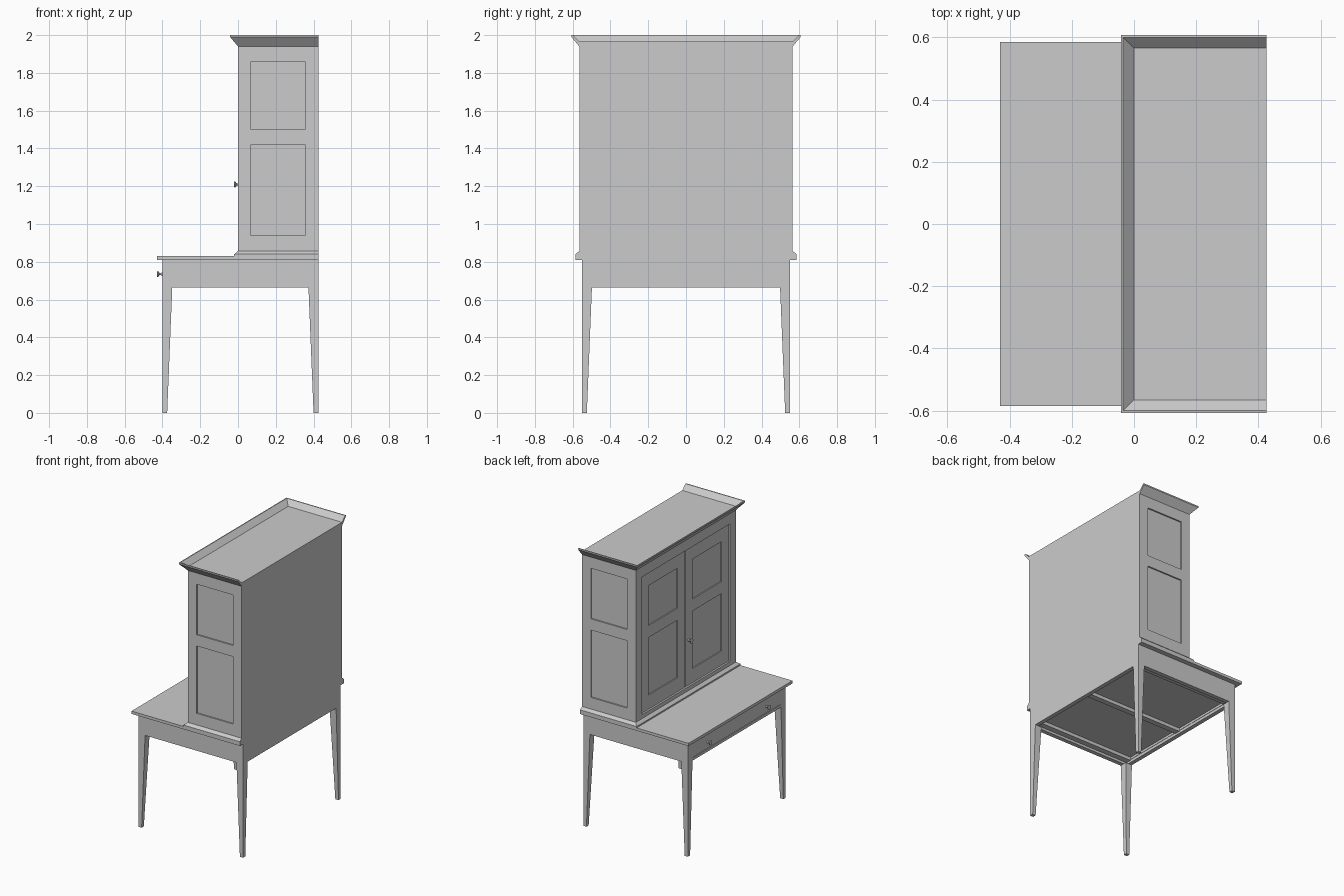
import bpy, bmesh, math
from mathutils import Matrix, Vector

if "Cube" in bpy.data.objects:
    bpy.data.objects.remove(bpy.data.objects["Cube"])

grey = bpy.data.materials.new("plain grey")
grey.diffuse_color = (0.6, 0.6, 0.6, 1)
grey.use_nodes = True
grey.node_tree.nodes["Principled BSDF"].inputs["Base Color"].default_value = grey.diffuse_color


def make(name, bm):
    bmesh.ops.recalc_face_normals(bm, faces=bm.faces)
    me = bpy.data.meshes.new(name)
    bm.to_mesh(me)
    bm.free()
    me.materials.append(grey)
    ob = bpy.data.objects.new(name, me)
    bpy.context.collection.objects.link(ob)
    return ob


def add_box(bm, x0, x1, y0, y1, z0, z1):
    size = Matrix.Diagonal((x1 - x0, y1 - y0, z1 - z0, 1))
    mid = Matrix.Translation(((x0 + x1) / 2, (y0 + y1) / 2, (z0 + z1) / 2))
    bmesh.ops.create_cube(bm, size=1, matrix=mid @ size)


def boxes(name, *dims):
    bm = bmesh.new()
    for d in dims:
        add_box(bm, *d)
    return make(name, bm)


def cut(ob, *dims):
    """Carve separate boxes out of an object."""
    cutter = boxes("cutter", *dims)
    cutter.hide_render = True
    mod = ob.modifiers.new("cut", 'BOOLEAN')
    mod.object, mod.operation, mod.solver = cutter, 'DIFFERENCE', 'EXACT'
    graph = bpy.context.evaluated_depsgraph_get()
    ob.data = bpy.data.meshes.new_from_object(ob.evaluated_get(graph))
    ob.modifiers.clear()
    bpy.data.objects.remove(cutter)


def moulding(name, profile):
    """Sweep (offset, z) around three sides of the cabinet with mitred corners."""
    bm = bmesh.new()
    rings = []
    for x, y in ((BACK, -W), (0, -W), (0, W), (BACK, W)):
        s = math.copysign(1, y)
        rings.append([bm.verts.new((x if x else -o, y + s * o, z)) for o, z in profile])
    n = len(profile)
    for a, b in zip(rings, rings[1:]):
        for i in range(n):
            bm.faces.new((a[i], a[(i + 1) % n], b[(i + 1) % n], b[i]))
    bm.faces.new(rings[0])
    bm.faces.new(rings[-1])
    return make(name, bm)


def knob(name, x, y, z):
    """Turned knob pointing to -x."""
    profile = [(0, .008), (.012, .005), (.018, .008), (.022, .016), (.027, .016), (.03, .009)]
    bm = bmesh.new()
    rings = []
    for d, r in profile:
        rings.append([bm.verts.new((x - d, y + r * math.cos(k * math.tau / 16),
                                    z + r * math.sin(k * math.tau / 16))) for k in range(16)])
    for a, b in zip(rings, rings[1:]):
        for k in range(16):
            j = (k + 1) % 16
            bm.faces.new((a[k], a[j], b[j], b[k]))
    bm.faces.new(rings[0])
    bm.faces.new(rings[-1])
    ob = make(name, bm)
    bpy.context.view_layer.objects.active = ob
    ob.select_set(True)
    bpy.ops.object.shade_smooth_by_angle(angle=math.radians(35))
    ob.select_set(False)


BACK, FRONT = .425, -.40      # table depth limits
W, TW = .565, .55             # half widths of cabinet and table
APRON, TOP = .665, .81        # apron bottom and top

# Apron frame, open underneath, with a drawer opening at the front
apron = boxes("apron", (FRONT, BACK, -TW, TW, APRON, TOP))
cut(apron, (FRONT + .03, BACK - .03, -TW + .03, TW - .03, .6, TOP - .005))
cut(apron, (FRONT - .05, FRONT + .05, -.495, .495, .685, .797))

# Drawer front, drawer floor and the runners under it
boxes("drawer_front", (FRONT, FRONT + .028, -.491, .491, .689, .793))
boxes("drawer_floor", (FRONT + .028, BACK - .03, -.48, .48, .705, .715))
boxes("drawer_runners", *[(FRONT + .03, BACK - .03, y - w, y + w, .68, .704)
                          for y, w in ((-.497, .02), (0, .02), (.497, .02))])

# Legs: outer faces upright, inner faces tapering
bm = bmesh.new()
for cx, sx in ((FRONT, 1), (BACK, -1)):
    for s in (-1, 1):
        ends = []
        for z, t in ((0, .025), (APRON, .052)):
            ends.append([bm.verts.new((cx + sx * a * t, s * (TW - b * t), z))
                         for a, b in ((0, 0), (1, 0), (1, 1), (0, 1))])
        lo, hi = ends
        bm.faces.new(lo)
        bm.faces.new(hi)
        for i in range(4):
            j = (i + 1) % 4
            bm.faces.new((lo[i], lo[j], hi[j], hi[i]))
make("legs", bm)

# Table top
boxes("table_top", (-.43, BACK, -.585, .585, TOP, .83))

# Cabinet body with a door opening and two sunk panels on each side
cabinet = boxes("cabinet_body", (0, BACK, -W, W, .83, 1.965))
sunk = [(.07, .355, s * W - .01, s * W + .01, z0, z1)
        for s in (-1, 1) for z0, z1 in ((.94, 1.42), (1.50, 1.86))]
cut(cabinet, (-.05, .025, -.495, .495, .885, 1.866), *sunk)

# Pair of doors, each with two sunk panels
for label, s in (("left", 1), ("right", -1)):
    y0, y1 = sorted((s * .004, s * .491))
    door = boxes(label + "_door", (.008, .025, y0, y1, .889, 1.862))
    p0, p1 = sorted((s * .085, s * .412))
    cut(door, *[(-.02, .016, p0, p1, z0, z1) for z0, z1 in ((.99, 1.40), (1.485, 1.77))])

# Base moulding and flared cornice
moulding("base_moulding", [(0, .83), (.02, .83), (.02, .84), (0, .857)])
moulding("cornice", [(0, 1.94), (.042, 1.99), (.042, 2), (.035, 2), (0, 1.965)])

# Knobs
knob("door_knob", .008, -.04, 1.21)
knob("left_drawer_knob", FRONT, .33, .735)
knob("right_drawer_knob", FRONT, -.33, .735)
